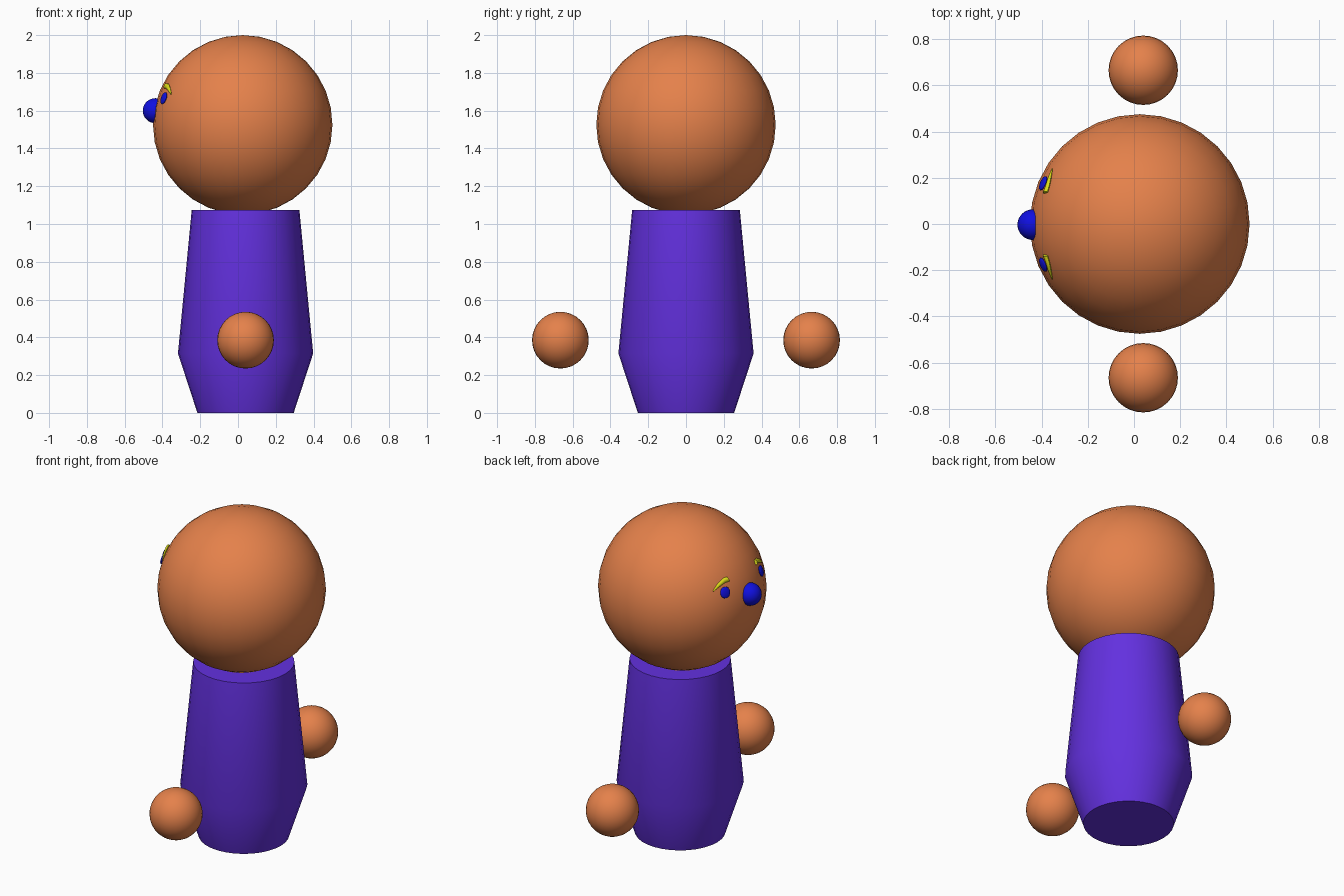
import bpy, bmesh, math
from mathutils import Vector

if "Cube" in bpy.data.objects:
    bpy.data.objects.remove(bpy.data.objects["Cube"])


def material(name, rgb):
    m = bpy.data.materials.new(name)
    m.diffuse_color = (*rgb, 1)
    m.use_nodes = True
    m.node_tree.nodes["Principled BSDF"].inputs["Base Color"].default_value = m.diffuse_color
    return m


ORANGE = material("orange skin", (0.78, 0.22, 0.07))
PURPLE = material("purple cloth", (0.125, 0.03, 0.74))
BLUE = material("blue", (0.005, 0.005, 0.75))
YELLOW = material("yellow", (0.72, 0.72, 0.01))

HEAD = Vector((0.025, 0, 1.525))
HEAD_R = 0.475


def finish(name, bm, mat, angle=35):
    bmesh.ops.recalc_face_normals(bm, faces=bm.faces)
    me = bpy.data.meshes.new(name)
    bm.to_mesh(me)
    bm.free()
    me.materials.append(mat)
    ob = bpy.data.objects.new(name, me)
    bpy.context.collection.objects.link(ob)
    bpy.ops.object.select_all(action='DESELECT')
    ob.select_set(True)
    bpy.context.view_layer.objects.active = ob
    bpy.ops.object.shade_smooth_by_angle(angle=math.radians(angle))
    return ob


def ball(name, loc, r, mat, seg=32, scale=(1, 1, 1), facing=None):
    bm = bmesh.new()
    bmesh.ops.create_uvsphere(bm, u_segments=seg, v_segments=seg // 2, radius=r)
    ob = finish(name, bm, mat)
    ob.location = loc
    ob.scale = scale
    if facing:
        ob.rotation_euler = facing.to_track_quat('Z', 'Y').to_euler()
    return ob


def loft(name, rings, mat, angle=35):
    """Skin a list of point rings and cap both ends."""
    bm = bmesh.new()
    loops = [[bm.verts.new(p) for p in ring] for ring in rings]
    n = len(loops[0])
    for a, b in zip(loops, loops[1:]):
        for i in range(n):
            j = (i + 1) % n
            bm.faces.new((a[i], a[j], b[j], b[i]))
    bm.faces.new(loops[0])
    bm.faces.new(loops[-1])
    return finish(name, bm, mat, angle)


# Body: revolved profile of (radius, height)
SIDES = 32
loft("body", [[(0.04 + r * math.cos(2 * math.pi * i / SIDES),
                r * math.sin(2 * math.pi * i / SIDES), z) for i in range(SIDES)]
              for r, z in ((0.255, 0), (0.358, 0.315), (0.285, 1.075))], PURPLE)

# Head and nose
ball("head", HEAD, HEAD_R, ORANGE)
ball("nose", (-0.438, -0.003, 1.6), 0.066, BLUE)

for side, label in ((-1, "right"), (1, "left")):
    # Floating hands
    ball(label + "_hand", (0.04, side * 0.665, 0.385), 0.15, ORANGE)

    # Flat round eyes lying on the head
    out = Vector((-0.415, side * 0.175, 0.14)).normalized()
    ball(label + "_eye", HEAD + out * HEAD_R, 0.033, BLUE, 16, (1, 1, 0.3), out)

    # Arched eyebrows, tapering outward along the head surface
    path = [(-0.405, 0.135, 0.205, 0.016), (-0.403, 0.165, 0.207, 0.014),
            (-0.392, 0.2, 0.19, 0.011), (-0.372, 0.235, 0.16, 0.003)]
    rings = []
    along = Vector((0.033, side * 0.1, -0.045)).normalized()
    for x, y, z, w in path:
        n = Vector((x, side * y, z)).normalized()
        across = n.cross(along).normalized()
        c = HEAD + n * (HEAD_R + 0.002)
        rings.append([c + across * w * math.cos(k * math.pi / 4)
                      + n * w * 0.65 * math.sin(k * math.pi / 4) for k in range(8)])
    loft(label + "_eyebrow", rings, YELLOW, 50)
